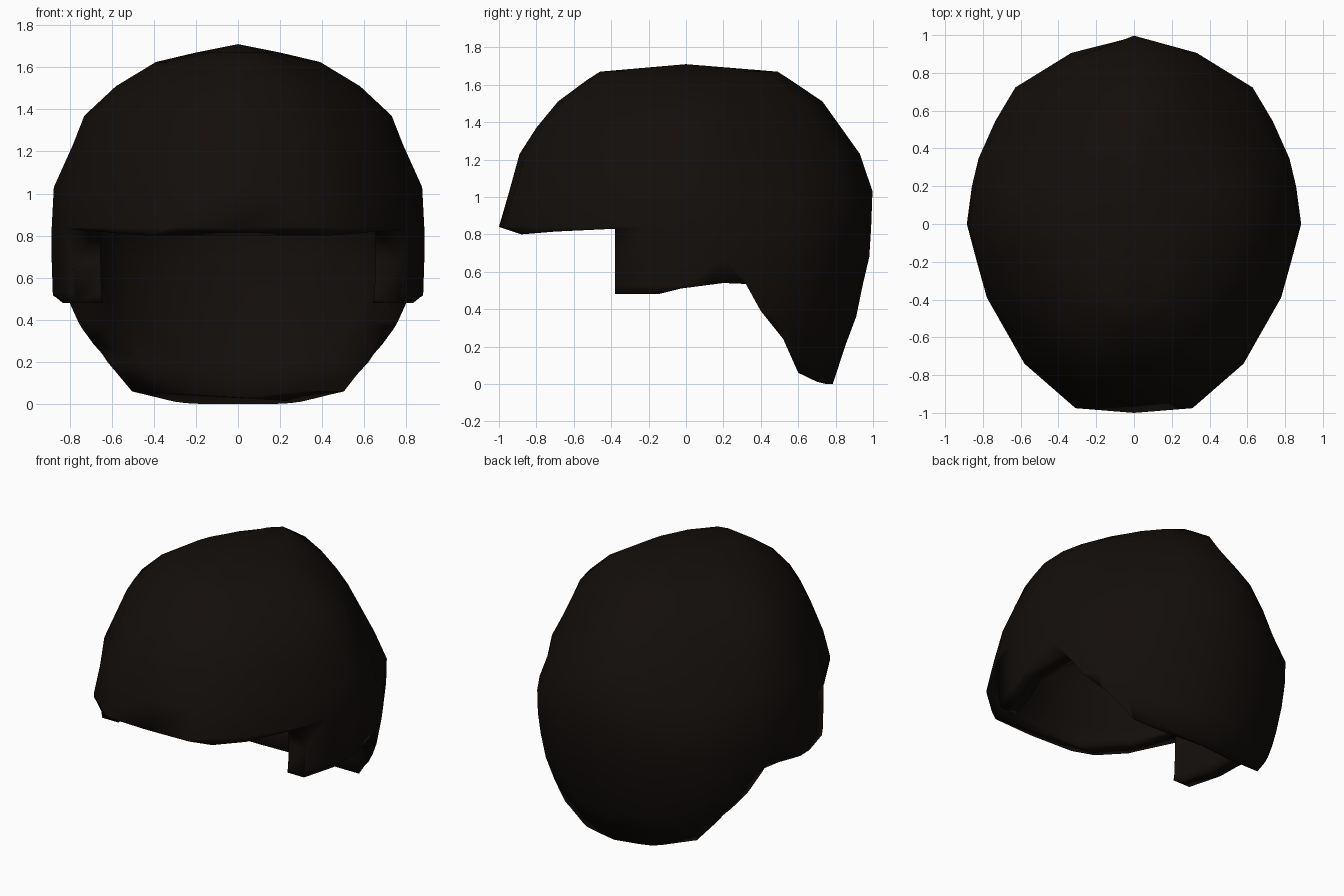
import bpy
import bmesh
import math

if "Cube" in bpy.data.objects:
    bpy.data.objects.remove(bpy.data.objects["Cube"])

# Half of the plan outline (front to back), normalised to half width and half depth
PLAN = [(0, -1), (.35, -.975), (.655, -.74), (.88, -.39), (.94, -.2), (1, 0),
        (.97, .2), (.93, .35), (.83, .55), (.71, .73), (.375, .915), (0, 1)]
OUTLINE = PLAN + [(-x, y) for x, y in PLAN[-2:0:-1]]

# Height, half width, front depth, back depth, pinch of the back corners
LEVELS = [(0, .65, 1, .785, -.03), (.2, .80, 1, .85, 0), (.36, .85, 1, .91, 0),
          (.53, .88, 1, .945, 0), (.68, .885, 1, .98, 0), (.84, .885, 1, .99, 0),
          (1.03, .875, .945, .997, .08), (1.23, .785, .89, .93, .12),
          (1.37, .73, .80, .83, .14), (1.51, .58, .685, .73, .15),
          (1.625, .39, .53, .56, .13), (1.67, .20, .46, .49, .1)]


def finish(name, bm):
    bmesh.ops.recalc_face_normals(bm, faces=bm.faces)
    mesh = bpy.data.meshes.new(name)
    bm.to_mesh(mesh)
    bm.free()
    ob = bpy.data.objects.new(name, mesh)
    bpy.context.collection.objects.link(ob)
    return ob


def ring_point(x, y, level):
    z, w, f, b, k = level
    pinch = k * (1 if y > 0 else .2) * math.sin(2 * math.atan2(y, x)) ** 2
    s = 1 - pinch
    return (x * w * s, y * (f if y < 0 else b) * s, z)


def dome(name, levels, apex):
    bm = bmesh.new()
    rings = [[bm.verts.new(ring_point(x, y, lv)) for x, y in OUTLINE] for lv in levels]
    n = len(OUTLINE)
    for low, high in zip(rings, rings[1:]):
        for i in range(n):
            j = (i + 1) % n
            bm.faces.new((low[i], low[j], high[j], high[i]))
    tip = bm.verts.new((0, 0, apex))
    for i in range(n):
        bm.faces.new((rings[-1][i], rings[-1][(i + 1) % n], tip))
    bm.faces.new(rings[0][::-1])
    return finish(name, bm)


def side_prism(name, profile):
    bm = bmesh.new()
    face = bm.faces.new([bm.verts.new((-1.3, y, z)) for y, z in profile])
    out = bmesh.ops.extrude_face_region(bm, geom=[face])
    for v in out["geom"]:
        if isinstance(v, bmesh.types.BMVert):
            v.co.x = 1.3
    return finish(name, bm)


# Outer hair volume
hair = dome("hair_cap", LEVELS, 1.71)

# Head-shaped hollow
inner = [(-.2, .50, .88, .58, 0)]
for z, w, f, b, k in LEVELS[:-1]:
    inner.append((z if z < .9 else z - .11, w - .12, f - .12, b - .14, k))
hollow = dome("hollow_cutter", inner, 1.57)

# Hairline: fringe, sideburns and nape in side profile
hairline = side_prism("hairline_cutter", [
    (-1.3, .84), (-1, .84), (-.88, .80), (-.7, .815), (-.38, .83), (-.38, .48),
    (-.15, .48), (-.03, .51), (.2, .54), (.32, .535), (.40, .39), (.52, .24),
    (.60, .06), (.70, .012), (.79, -.01), (.79, -.4), (-1.3, -.4)])

bpy.context.view_layer.objects.active = hair
hair.select_set(True)
for cutter in (hollow, hairline):
    mod = hair.modifiers.new("cut", 'BOOLEAN')
    mod.operation = 'DIFFERENCE'
    mod.solver = 'EXACT'
    mod.object = cutter
    bpy.ops.object.modifier_apply(modifier=mod.name)
for cutter in (hollow, hairline):
    bpy.data.objects.remove(cutter)

# Smooth shading, soft across the rim, and near-black brown colour
bpy.ops.object.shade_smooth_by_angle(angle=math.radians(100))
brown = bpy.data.materials.new("dark_brown")
brown.diffuse_color = (.0065, .0045, .0035, 1)
brown.use_nodes = True
brown.node_tree.nodes["Principled BSDF"].inputs["Base Color"].default_value = brown.diffuse_color
hair.data.materials.clear()
hair.data.materials.append(brown)
